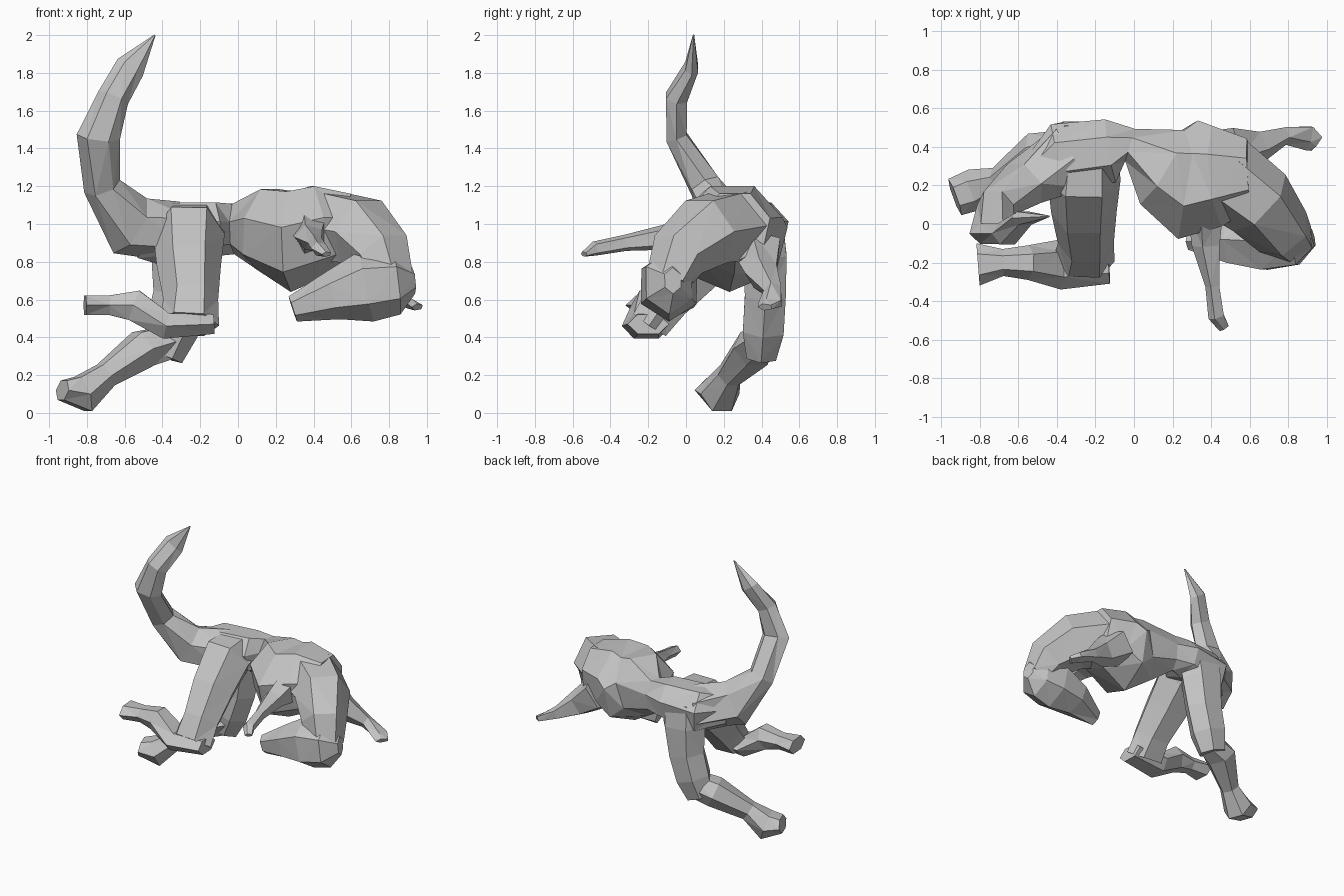
import bpy
import bmesh
import math
from mathutils import Vector

default_cube = bpy.data.objects.get("Cube")
if default_cube:
    bpy.data.objects.remove(default_cube, do_unlink=True)

# Single plain grey for the whole creature
grey = bpy.data.materials.new("plain grey")
grey.use_nodes = True
colour = (0.55, 0.55, 0.55, 1.0)
grey.diffuse_color = colour
grey.node_tree.nodes["Principled BSDF"].inputs["Base Color"].default_value = colour

SIDEWAYS = Vector((1, 0, 0))
DEPTH = Vector((0, 1, 0))
UPRIGHT = Vector((0, 0, 1))


def faceted_limb(name, stations, reference=UPRIGHT, sides=6, phase=0.0):
    """Loft a faceted tube through stations of (x, y, z, width, height).
    Height is measured towards the reference direction, width across it."""
    mesh = bpy.data.meshes.new(name)
    bm = bmesh.new()
    centres = [Vector(station[:3]) for station in stations]
    rings = []
    for index, station in enumerate(stations):
        before = centres[max(index - 1, 0)]
        after = centres[min(index + 1, len(centres) - 1)]
        tangent = (after - before).normalized()
        across = tangent.cross(reference).normalized()
        over = across.cross(tangent).normalized()
        width, height = station[3:]
        ring = []
        for side in range(sides):
            angle = math.tau * (side + phase) / sides
            offset = across * (width * math.cos(angle)) + over * (height * math.sin(angle))
            ring.append(bm.verts.new(centres[index] + offset))
        rings.append(ring)
    for lower, upper in zip(rings, rings[1:]):
        for side in range(sides):
            following = (side + 1) % sides
            bm.faces.new((lower[side], lower[following], upper[following], upper[side]))
    bm.faces.new(list(reversed(rings[0])))
    bm.faces.new(rings[-1])
    bmesh.ops.triangulate(bm, faces=bm.faces[:])
    bmesh.ops.recalc_face_normals(bm, faces=bm.faces[:])
    bm.to_mesh(mesh)
    bm.free()
    mesh.materials.append(grey)
    limb = bpy.data.objects.new(name, mesh)
    bpy.context.collection.objects.link(limb)
    return limb


# Hips, narrow waist and deep chest
faceted_limb("torso", [
    (-.53, .26, .95, .08, .13),
    (-.38, .35, .95, .18, .18),
    (-.12, .38, .98, .17, .15),
    (-.02, .41, .98, .09, .14),
    (.14, .3, .98, .23, .23),
    (.28, .23, .92, .32, .28),
    (.44, .25, .98, .27, .25),
    (.6, .26, .99, .19, .19),
], sides=7, phase=0.25)

# Tail sweeping upwards to a point
faceted_limb("tail", [
    (-.33, .34, .96, .16, .2),
    (-.57, .21, .99, .17, .13),
    (-.72, .1, 1.2, .1, .09),
    (-.74, -.05, 1.46, .115, .065),
    (-.66, -.05, 1.67, .085, .065),
    (-.57, .03, 1.83, .08, .04),
    (-.44, .04, 2.0, .004, .004),
], reference=DEPTH)

# Neck bending forward and down
faceted_limb("neck", [
    (.46, .25, .99, .22, .21),
    (.65, .11, .96, .2, .2),
    (.77, -.04, .84, .16, .16),
    (.82, -.1, .7, .13, .11),
])

# Head tucked back under the chest
faceted_limb("head", [
    (.93, -.07, .7, .05, .07),
    (.84, -.09, .69, .14, .17),
    (.68, -.09, .67, .17, .19),
    (.5, -.08, .62, .14, .13),
    (.29, -.09, .55, .05, .07),
], phase=0.5)

# Bent right leg: thigh, then shin and foot
faceted_limb("right_thigh", [
    (-.25, .4, 1.0, .13, .17),
    (-.26, .23, .95, .19, .19),
    (-.26, .06, .78, .17, .17),
    (-.25, -.1, .6, .14, .145),
    (-.26, -.19, .47, .12, .16),
], reference=SIDEWAYS, phase=0.5)
faceted_limb("right_foot", [
    (-.13, -.2, .47, .11, .06),
    (-.38, -.21, .46, .13, .08),
    (-.55, -.2, .57, .09, .095),
    (-.68, -.2, .57, .07, .06),
    (-.81, -.21, .57, .11, .06),
])

# Trailing left leg: thigh, then shin and foot
faceted_limb("left_thigh", [
    (-.27, .4, 1.0, .13, .18),
    (-.28, .42, .83, .13, .18),
    (-.3, .42, .62, .125, .15),
    (-.35, .41, .44, .125, .14),
    (-.4, .4, .3, .09, .11),
], reference=SIDEWAYS, phase=0.5)
faceted_limb("left_foot", [
    (-.34, .4, .38, .09, .1),
    (-.5, .36, .34, .12, .11),
    (-.7, .23, .2, .07, .075),
    (-.82, .18, .1, .11, .11),
    (-.93, .14, .12, .1, .06),
])

# Arms reaching out on both sides
faceted_limb("right_arm", [
    (.38, .06, .95, .1, .13),
    (.38, -.11, .93, .08, .07),
    (.41, -.32, .9, .04, .045),
    (.43, -.48, .87, .045, .04),
    (.47, -.54, .84, .03, .015),
], sides=5)
faceted_limb("left_arm", [
    (.48, .38, .86, .14, .14),
    (.64, .4, .74, .09, .1),
    (.78, .46, .65, .05, .05),
    (.91, .45, .58, .07, .03),
    (.95, .42, .56, .05, .02),
], sides=5)
